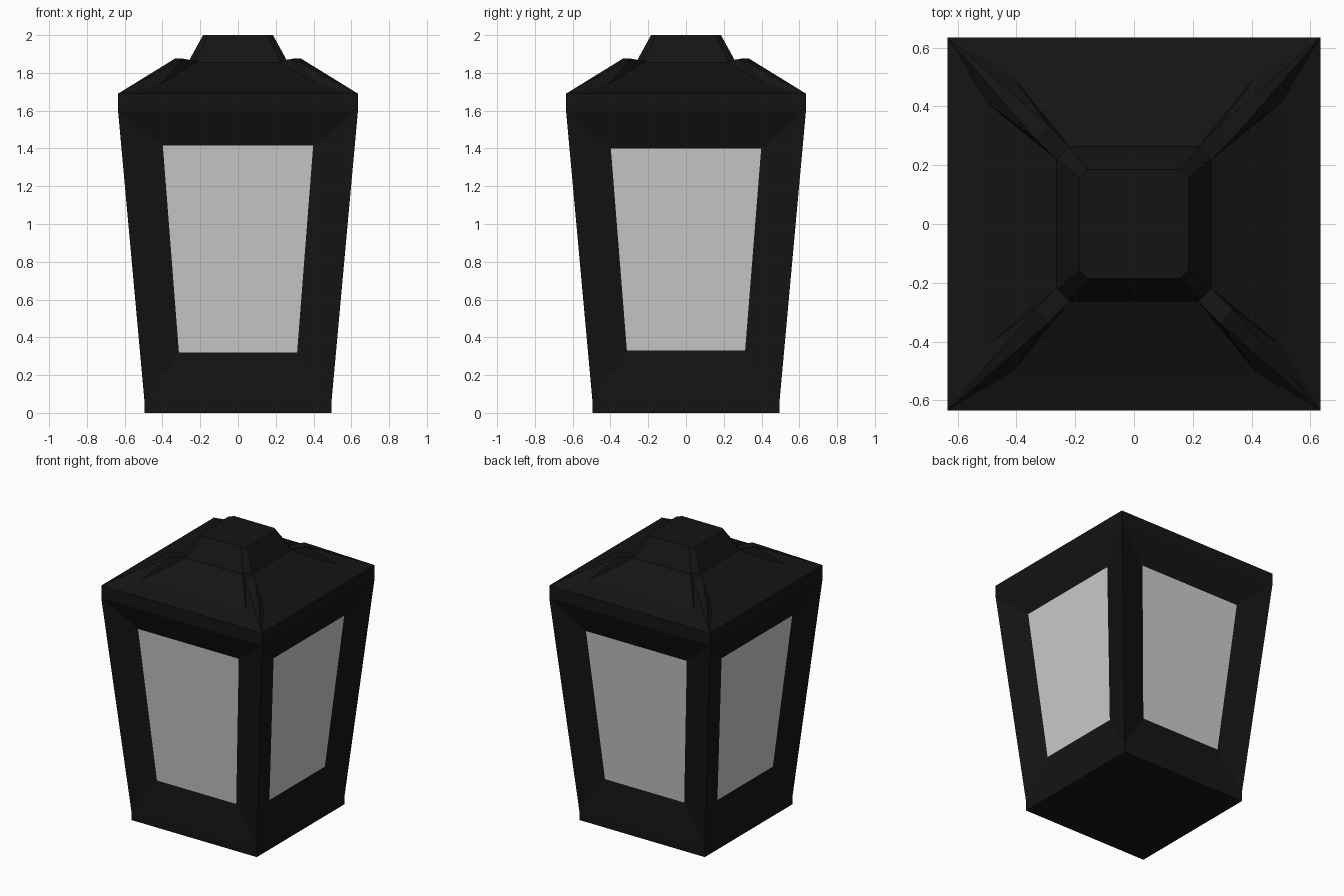
import bpy
from math import pi
from mathutils import Matrix, Vector

if "Cube" in bpy.data.objects:
    bpy.data.objects.remove(bpy.data.objects["Cube"])

black = bpy.data.materials.new("black_metal")
black.diffuse_color = (0.007, 0.007, 0.007, 1)
black.use_nodes = True
black.node_tree.nodes["Principled BSDF"].inputs["Base Color"].default_value = black.diffuse_color


def add_mesh(name, verts, faces, mat=None):
    me = bpy.data.meshes.new(name)
    me.from_pydata([tuple(v) for v in verts], [], faces)
    me.update()
    ob = bpy.data.objects.new(name, me)
    bpy.context.collection.objects.link(ob)
    if mat:
        me.materials.append(mat)
    return ob


def turned(verts, k):
    m = Matrix.Rotation(k * pi / 2, 3, 'Z')
    return [m @ Vector(v) for v in verts]


def stack(name, rings, bottom=True, top=True, cut=0.0):
    """Stack of square (or corner-cut) rings given as (half width, z)."""
    verts = []
    for h, z in rings:
        c = h * cut
        corner = [(h, -h, z)] if not cut else [(h - c, -h, z), (h, -h + c, z)]
        for k in range(4):
            verts += turned(corner, k)
    n = len(verts) // len(rings)
    faces = [(r*n + i, r*n + (i+1) % n, (r+1)*n + (i+1) % n, (r+1)*n + i)
             for r in range(len(rings) - 1) for i in range(n)]
    if bottom:
        faces.append(tuple(reversed(range(n))))
    if top:
        faces.append(tuple(range(len(verts) - n, len(verts))))
    return add_mesh(name, verts, faces, black)


# Base plinth, and roof with its vertical eave band and shallow concave slope
stack("base", [(0.495, 0), (0.495, 0.06)], top=False)
stack("roof", [(0.635, 1.60), (0.635, 1.69), (0.51, 1.735), (0.265, 1.856)],
      bottom=False)

# Cap with cut corners
stack("cap", [(0.268, 1.845), (0.262, 1.86), (0.185, 2.0)], cut=0.15)

rib = [(0.635, -0.635, 1.69),
       (0.51, -0.42, 1.733), (0.335, -0.29, 1.875), (0.29, -0.335, 1.875),
       (0.42, -0.51, 1.733),
       (0.265, -0.22, 1.853), (0.25, -0.205, 1.86), (0.205, -0.25, 1.86),
       (0.22, -0.265, 1.853)]
rib_faces = [(0, 1, 2), (0, 2, 3), (0, 3, 4), (1, 5, 6, 2), (2, 6, 7, 3),
             (3, 7, 8, 4)]

for k, side in enumerate(("front", "right", "back", "left")):
    # Window frame sloping inward from the body edges to the pane
    lo, hi = (0.32, 1.415) if k == 0 else (0.33, 1.40)
    outer = [(-0.495, -0.495, 0.06), (0.495, -0.495, 0.06),
             (0.635, -0.635, 1.60), (-0.635, -0.635, 1.60)]
    pane = [(-0.313, -0.467, lo), (0.313, -0.467, lo),
            (0.398, -0.56, hi), (-0.398, -0.56, hi)]
    add_mesh(side + "_frame", turned(outer + pane, k),
             [(i, (i+1) % 4, (i+1) % 4 + 4, i + 4) for i in range(4)], black)
    add_mesh(side + "_pane", turned(pane, k), [(0, 1, 2, 3)])
    # Raised hip rib on each roof corner
    add_mesh(side + "_roof_rib", turned(rib, k), rib_faces, black)
